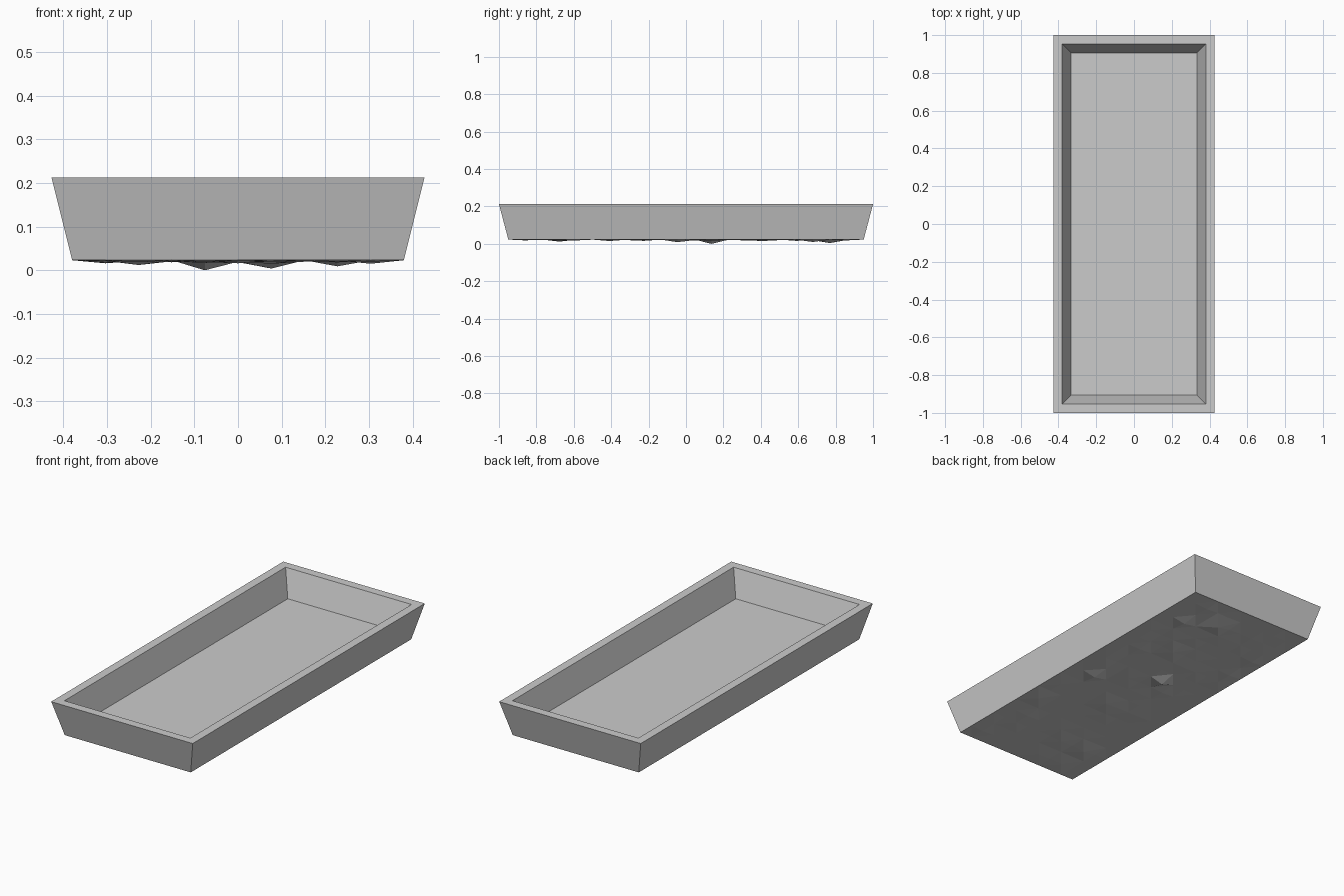
import bpy, bmesh, random

if "Cube" in bpy.data.objects:
    bpy.data.objects.remove(bpy.data.objects["Cube"])

random.seed(7)
NX, NY = 10, 21            # underside grid cells
BX, BY, BZ = 0.38, 0.95, 0.023

# Larger chips on the underside: (x, y) -> lowest z
PEAKS = [(-0.076, 0.136, 0.0), (0.076, 0.769, 0.004), (0.228, -0.045, 0.009),
         (0.304, -0.407, 0.015), (-0.228, -0.679, 0.012), (0.228, 0.679, 0.01),
         (-0.304, 0.407, 0.017), (-0.304, 0.588, 0.016), (0.0, -0.226, 0.016),
         (-0.076, -0.679, 0.017), (0.076, 0.407, 0.015)]


def obj_from(bm, name):
    bmesh.ops.recalc_face_normals(bm, faces=bm.faces)
    me = bpy.data.meshes.new(name)
    bm.to_mesh(me)
    bm.free()
    ob = bpy.data.objects.new(name, me)
    bpy.context.collection.objects.link(ob)
    return ob


def ring(bm, x, y, z):
    return [bm.verts.new((sx * x, sy * y, z))
            for sx, sy in ((-1, -1), (1, -1), (1, 1), (-1, 1))]


# Tray shell: flared outer wall, flat rim, sloping inner wall, floor
bm = bmesh.new()
rings = [ring(bm, *r) for r in ((BX, BY, BZ), (0.427, 1.0, 0.212),
                                (0.38, 0.953, 0.212), (0.334, 0.906, 0.07))]
for a, b in zip(rings, rings[1:]):
    for i in range(4):
        j = (i + 1) % 4
        bm.faces.new((a[i], a[j], b[j], b[i]))
bm.faces.new(rings[-1])

# Rough underside: faceted grid with a straight border
grid = []
for i in range(NX + 1):
    row = []
    for j in range(NY + 1):
        x, y, z = BX * (2 * i / NX - 1), BY * (2 * j / NY - 1), BZ
        if 0 < i < NX and 0 < j < NY:
            z -= 0.005 * random.random() ** 3
            for px, py, pz in PEAKS:
                if abs(x - px) < 0.03 and abs(y - py) < 0.03:
                    z = pz
        row.append(bm.verts.new((x, y, z)))
    grid.append(row)
for i in range(NX):
    for j in range(NY):
        a, b, c, d = grid[i][j], grid[i][j + 1], grid[i + 1][j + 1], grid[i + 1][j]
        tris = ((a, b, c), (a, c, d)) if (i + j) % 2 else ((a, b, d), (b, c, d))
        for t in tris:
            bm.faces.new(t)
bmesh.ops.remove_doubles(bm, verts=bm.verts, dist=1e-5)
obj_from(bm, "tray")
